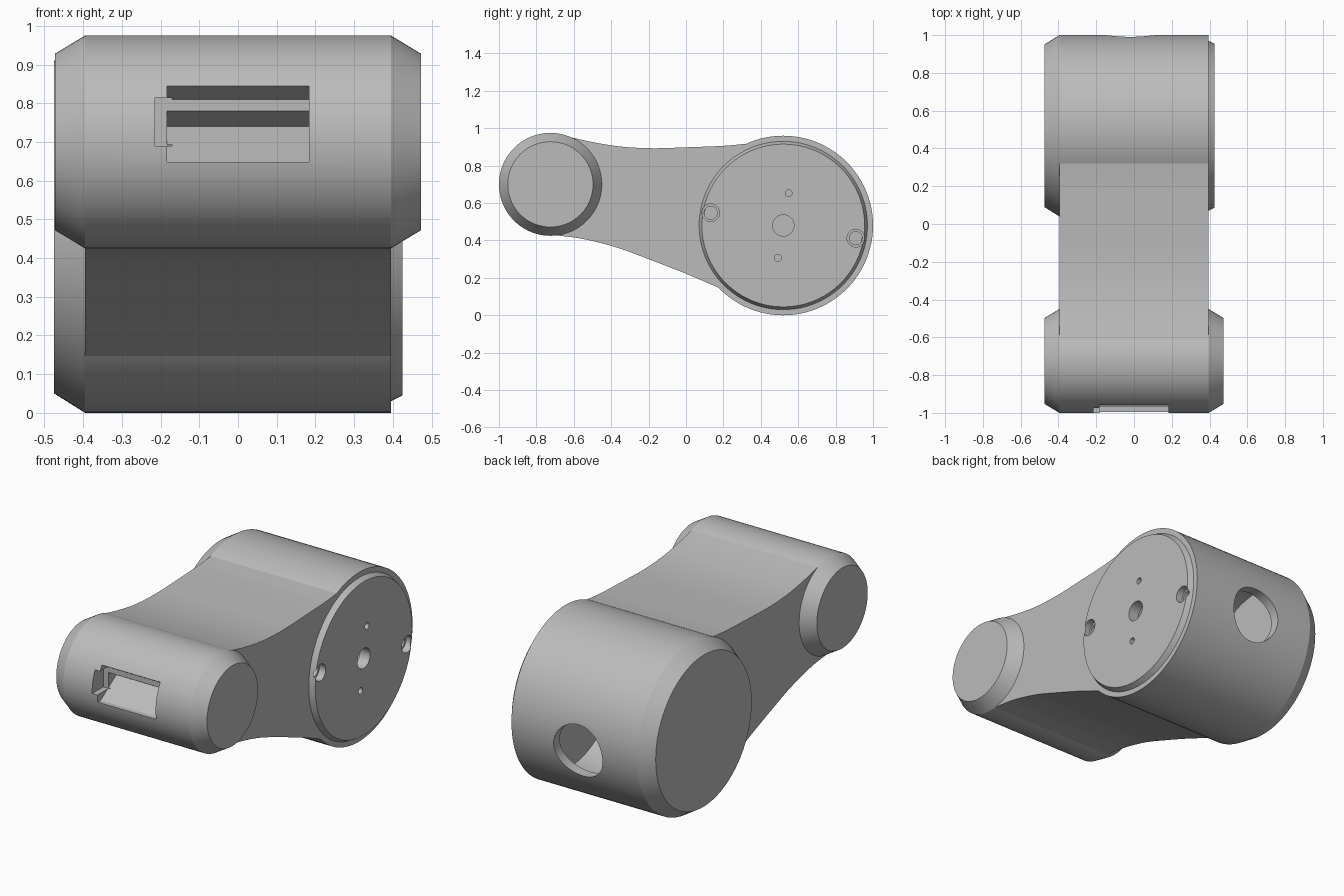
import bpy, bmesh, math
from mathutils import Matrix, Vector

if "Cube" in bpy.data.objects:
    bpy.data.objects.remove(bpy.data.objects["Cube"])

grey = bpy.data.materials.new("plain grey")
grey.use_nodes = True
grey.diffuse_color = (0.5, 0.5, 0.5, 1)
grey.node_tree.nodes["Principled BSDF"].inputs["Base Color"].default_value = (0.5, 0.5, 0.5, 1)

FRONT = (-0.725, 0.70)   # y, z of the small barrel axis
REAR = (0.52, 0.48)      # y, z of the big drum axis
HALF = 0.395             # half width of the straight body


def finish(name, bm):
    bmesh.ops.recalc_face_normals(bm, faces=bm.faces)
    mesh = bpy.data.meshes.new(name)
    bm.to_mesh(mesh)
    bm.free()
    obj = bpy.data.objects.new(name, mesh)
    bpy.context.collection.objects.link(obj)
    mesh.materials.append(grey)
    return obj


def activate(obj):
    bpy.ops.object.select_all(action='DESELECT')
    obj.select_set(True)
    bpy.context.view_layer.objects.active = obj


def smooth(obj):
    activate(obj)
    bpy.ops.object.shade_smooth_by_angle(angle=math.radians(25))


def revolve(name, centre, profile, steps=96):
    """Turn (x, radius) points around an axis parallel to x."""
    bm = bmesh.new()
    origin = Vector((0, *centre))
    verts = [bm.verts.new(origin + Vector((x, 0, r))) for x, r in profile]
    edges = [bm.edges.new(pair) for pair in zip(verts, verts[1:])]
    bmesh.ops.spin(bm, geom=verts + edges, cent=origin, axis=(1, 0, 0),
                   angle=math.tau, steps=steps)
    bmesh.ops.remove_doubles(bm, verts=bm.verts, dist=1e-5)
    return finish(name, bm)


def extrude(name, outline, x0, x1):
    """Extrude a (y, z) outline along x."""
    bm = bmesh.new()
    face = bm.faces.new([bm.verts.new((x0, y, z)) for y, z in outline])
    new = bmesh.ops.extrude_face_region(bm, geom=[face])["geom"]
    bmesh.ops.translate(bm, vec=(x1 - x0, 0, 0),
                        verts=[v for v in new if isinstance(v, bmesh.types.BMVert)])
    return finish(name, bm)


def rod(name, radius, start, end):
    start, end = Vector(start), Vector(end)
    bm = bmesh.new()
    turn = (end - start).to_track_quat('Z', 'Y').to_matrix().to_4x4()
    bmesh.ops.create_cone(bm, cap_ends=True, segments=48, radius1=radius, radius2=radius,
                          depth=(end - start).length,
                          matrix=Matrix.Translation((start + end) / 2) @ turn)
    return finish(name, bm)


def cut(obj, cutters):
    for cutter in cutters:
        activate(obj)
        mod = obj.modifiers.new("cut", 'BOOLEAN')
        mod.operation = 'DIFFERENCE'
        mod.solver = 'EXACT'
        mod.object = cutter
        bpy.ops.object.modifier_apply(modifier=mod.name)
        bpy.data.objects.remove(cutter)


# Small chamfered barrel with a stepped slot in its front
barrel = revolve("front_barrel", FRONT, [(-0.473, 0), (-0.473, 0.228), (-HALF, 0.275),
                                         (HALF, 0.275), (0.473, 0.228), (0.473, 0)])
slot = [(-1.05, 0.845), (-0.959, 0.845), (-0.90, 0.81), (-0.90, 0.78),
        (-0.84, 0.745), (-0.83, 0.74), (-0.97, 0.648), (-1.05, 0.648)]
tab = [(-1.05, 0.815), (-0.90, 0.815), (-0.90, 0.69), (-1.05, 0.69)]
cut(barrel, [extrude("slot_cutter", slot, -0.183, 0.183),
             extrude("tab_cutter", tab, -0.215, -0.17)])
smooth(barrel)

# Large hollow drum, chamfered on one end, with a round opening at the back
drum = revolve("rear_drum", REAR, [(-0.475, 0), (-0.475, 0.43), (-HALF, 0.48), (HALF, 0.48),
                                   (HALF, 0.45), (0.36, 0.45), (0.36, 0.425),
                                   (-0.42, 0.425), (-0.42, 0)])
cut(drum, [rod("opening_cutter", 0.153, (-0.02, 0.75, 0.42), (-0.02, 1.2, 0.42))])
smooth(drum)

# Chamfered lid with a centre hole, two pin holes and two counterbored bolt holes
lid = revolve("drum_lid", REAR, [(0.361, 0), (0.361, 0.45), (HALF, 0.45),
                                 (0.425, 0.435), (0.425, 0)])
holes = [(0.057, 0, 0, 0.3)]
for side in (-1, 1):
    holes += [(0.018, 0.029 * side, 0.173 * side, 0.3),
              (0.047, 0.388 * side, -0.068 * side, 0.385),
              (0.035, 0.388 * side, -0.068 * side, 0.3)]
cut(lid, [rod("hole_cutter", r, (depth, REAR[0] + y, REAR[1] + z), (0.5, REAR[0] + y, REAR[1] + z))
          for r, y, z, depth in holes])
smooth(lid)


# Curved arm joining barrel and drum, ending inside the drum wall
def curve(points, steps=6):
    """Smooth Catmull-Rom path through the points."""
    pts = [Vector(p) for p in points]
    pts = [2 * pts[0] - pts[1]] + pts + [2 * pts[-1] - pts[-2]]
    path = []
    for a, b, c, d in zip(pts, pts[1:], pts[2:], pts[3:]):
        for i in range(steps):
            t = i / steps
            path.append(0.5 * (2 * b + (c - a) * t + (2 * a - 5 * b + 4 * c - d) * t ** 2
                               + (3 * b - a - 3 * c + d) * t ** 3))
    return path + [pts[-2]]


top = curve([(-0.62, 0.953), (-0.5, 0.926), (-0.35, 0.902), (-0.18, 0.893),
             (0, 0.898), (0.2, 0.906), (0.32, 0.917)])
bottom = curve([(0.18, 0.145), (0, 0.222), (-0.2, 0.30), (-0.37, 0.362),
                (-0.55, 0.408), (-0.7, 0.428)])
arc = [(REAR[0] + 0.455 * math.cos(a), REAR[1] + 0.455 * math.sin(a))
       for a in (math.radians(117 + i * 6) for i in range(19))]
smooth(extrude("arm", top + arc + bottom, -HALF, HALF))
